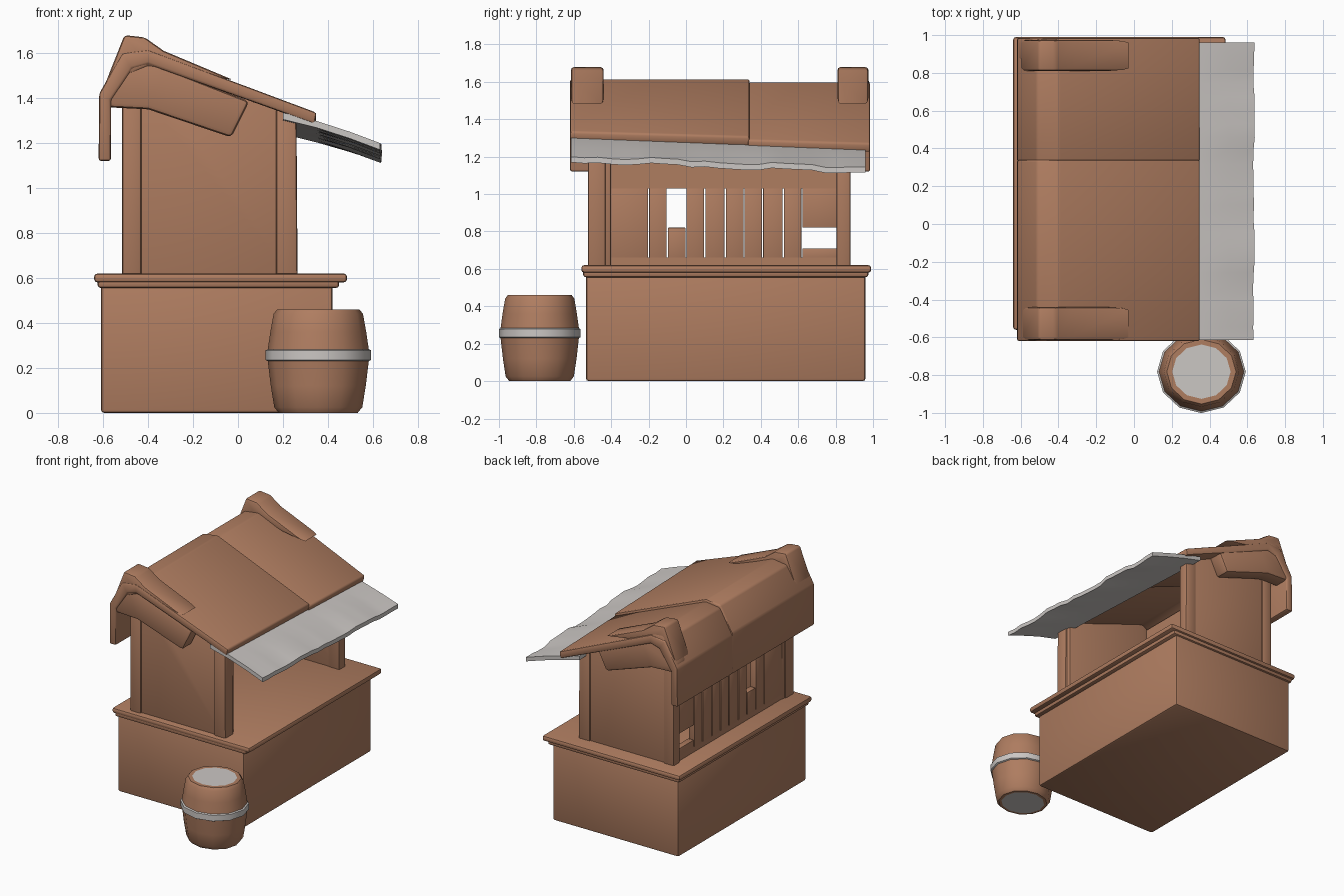
import bpy, bmesh, math, random

if "Cube" in bpy.data.objects:
    bpy.data.objects.remove(bpy.data.objects["Cube"])

random.seed(4)


def material(name, rgb):
    m = bpy.data.materials.new(name)
    m.diffuse_color = (*rgb, 1)
    m.use_nodes = True
    m.node_tree.nodes["Principled BSDF"].inputs["Base Color"].default_value = m.diffuse_color
    return m


WOOD = material("brown wood", (0.43, 0.205, 0.118))
PALE = material("pale grey", (0.60, 0.57, 0.55))


def finish(name, bm, mats, bevel=0.0, angle=40):
    """Round the hard edges, make the object and shade it smooth."""
    bmesh.ops.recalc_face_normals(bm, faces=bm.faces)
    if bevel:
        edges = [e for e in bm.edges if e.calc_face_angle(0) > 0.4]
        bmesh.ops.bevel(bm, geom=edges, offset=bevel, segments=2, profile=0.5,
                        affect='EDGES', clamp_overlap=True)
    me = bpy.data.meshes.new(name)
    bm.to_mesh(me)
    bm.free()
    for m in mats:
        me.materials.append(m)
    ob = bpy.data.objects.new(name, me)
    bpy.context.collection.objects.link(ob)
    bpy.ops.object.select_all(action='DESELECT')
    ob.select_set(True)
    bpy.context.view_layer.objects.active = ob
    bpy.ops.object.shade_smooth_by_angle(angle=math.radians(angle))
    return ob


def sag(x, y):
    """The eave drops slightly toward the far end."""
    return 0.045 * max(0, (x + 0.4) / 0.75) * (y + 0.62) / 1.6


def prism(name, pts, y0, y1, bevel=0.012, sagging=False):
    """Extrude an x-z profile along y."""
    bm = bmesh.new()
    ends = []
    for y in (y0, y1):
        ends.append([bm.verts.new((x, y, z - (sag(x, y) if sagging and z > 0.8 else 0)))
                     for x, z in pts])
    bm.faces.new(ends[0])
    bm.faces.new(ends[1][::-1])
    n = len(pts)
    for i in range(n):
        j = (i + 1) % n
        bm.faces.new((ends[0][i], ends[1][i], ends[1][j], ends[0][j]))
    return finish(name, bm, [WOOD], bevel)


def box(name, x0, x1, y0, y1, z0, z1, bevel=0.012):
    return prism(name, [(x0, z0), (x1, z0), (x1, z1), (x0, z1)], y0, y1, bevel)


# counter base and its top slab
box("counter_base", -0.61, 0.42, -0.535, 0.96, 0, 0.59, 0.015)
box("counter_lip", -0.625, 0.45, -0.55, 0.975, 0.555, 0.60, 0.015)
box("counter_top", -0.64, 0.485, -0.56, 0.99, 0.58, 0.62, 0.015)

# side walls, open toward +x, with thicker front posts
wall = [(-0.505, 0.6), (0.25, 0.6), (0.25, 1.335), (-0.42, 1.56), (-0.505, 1.50)]
for tag, y0, y1, p0, p1 in (("near", -0.51, -0.40, -0.525, -0.43),
                            ("far", 0.81, 0.87, 0.805, 0.88)):
    prism(tag + "_side_wall", wall, y0, y1, 0.015, True)
    prism(tag + "_front_post", [(0.17, 0.6), (0.265, 0.6), (0.26, 1.33), (0.17, 1.36)],
          p0, p1, 0.012, True)
    box(tag + "_back_post", -0.515, -0.43, p0, p1, 0.6, 1.45)

# back wall: solid bands with a row of planks between, two of them broken
box("back_wall_bottom", -0.50, -0.45, -0.45, 0.83, 0.6, 0.66, 0)
box("back_wall_top", -0.50, -0.45, -0.45, 0.83, 1.03, 1.52, 0)
cuts = [-0.45, -0.2, -0.1, 0.0, 0.1, 0.21, 0.31, 0.41, 0.52, 0.62, 0.83]
broken = {1: (0.82, 1.03), 8: (0.71, 0.82)}
for i, (a, b) in enumerate(zip(cuts, cuts[1:])):
    i = i - 1
    lo, hi = broken.get(i, (None, None)) if i != 8 else broken[8]
    spans = [(0.65, 1.04)] if lo is None else [(0.65, lo), (hi, 1.04)]
    for z0, z1 in spans:
        if z1 - z0 > 0.02:
            box("back_plank", -0.50, -0.455, a + 0.003, b - 0.003, z0, z1, 0.003)

# roof: two overlapping panels with a hanging back flap
roof = [(-0.62, 1.12), (-0.617, 1.42), (-0.515, 1.60), (-0.40, 1.615), (0.35, 1.335),
        (0.34, 1.285), (-0.40, 1.55), (-0.47, 1.53), (-0.565, 1.39), (-0.565, 1.12)]
prism("roof_near_panel", roof, -0.62, 0.34, 0.012, True)
prism("roof_far_panel", [(x, z - (0.018 if z > 1.2 else 0)) for x, z in roof],
      0.33, 0.985, 0.012, True)

# gable beams and raised ridge ends
beam = [(-0.61, 1.42), (-0.50, 1.62), (-0.41, 1.61), (-0.32, 1.53), (0.05, 1.385),
        (-0.03, 1.225), (-0.40, 1.35), (-0.60, 1.36)]
knob = [(-0.60, 1.44), (-0.505, 1.68), (-0.415, 1.67), (-0.33, 1.61), (-0.02, 1.48),
        (-0.40, 1.54), (-0.50, 1.50)]
for tag, b0, b1, k0, k1 in (("near", -0.61, -0.50, -0.615, -0.44),
                            ("far", 0.86, 0.98, 0.81, 0.975)):
    prism(tag + "_gable_beam", beam, b0, b1, 0.02)
    prism(tag + "_ridge_end", knob, k0, k1, 0.015)

# cloth awning with an uneven lower edge
bm = bmesh.new()
N, rows = 22, []
for k in range(N + 1):
    y = -0.615 + 1.575 * k / N
    d = 0.065 * k / N
    r = random.uniform(-0.01, 0.01)
    line = [(0.20, 1.335), (0.35, 1.298), (0.50, 1.252 + r / 2), (0.635 + r / 2, 1.205 + r)]
    low = [(x, z - 0.03) for x, z in reversed(line)]
    rows.append([bm.verts.new((x, y, z - d)) for x, z in line + low])
for a, b in zip(rows, rows[1:]):
    for i in range(8):
        j = (i + 1) % 8
        bm.faces.new((a[i], b[i], b[j], a[j]))
bm.faces.new(rows[0])
bm.faces.new(rows[-1][::-1])
finish("awning", bm, [PALE])

# barrel: lathed body with a pale hoop and pale lids
prof = [(0.15, 0), (0.17, 0), (0.19, 0.025), (0.205, 0.12), (0.218, 0.23), (0.228, 0.235),
        (0.228, 0.278), (0.218, 0.283), (0.207, 0.36), (0.193, 0.44), (0.178, 0.46), (0.15, 0.46)]
bm = bmesh.new()
S = 12
rings = [[bm.verts.new((0.357 + 1.03 * r * math.cos(math.tau * i / S),
                        -0.782 + 0.96 * r * math.sin(math.tau * i / S), z))
          for i in range(S)] for r, z in prof]
for k, (a, b) in enumerate(zip(rings, rings[1:])):
    for i in range(S):
        j = (i + 1) % S
        f = bm.faces.new((a[i], a[j], b[j], b[i]))
        f.material_index = 1 if k in (4, 5, 6) else 0
for ring in (rings[0][::-1], rings[-1]):
    bm.faces.new(ring).material_index = 1
finish("barrel", bm, [WOOD, PALE], 0, 50)
